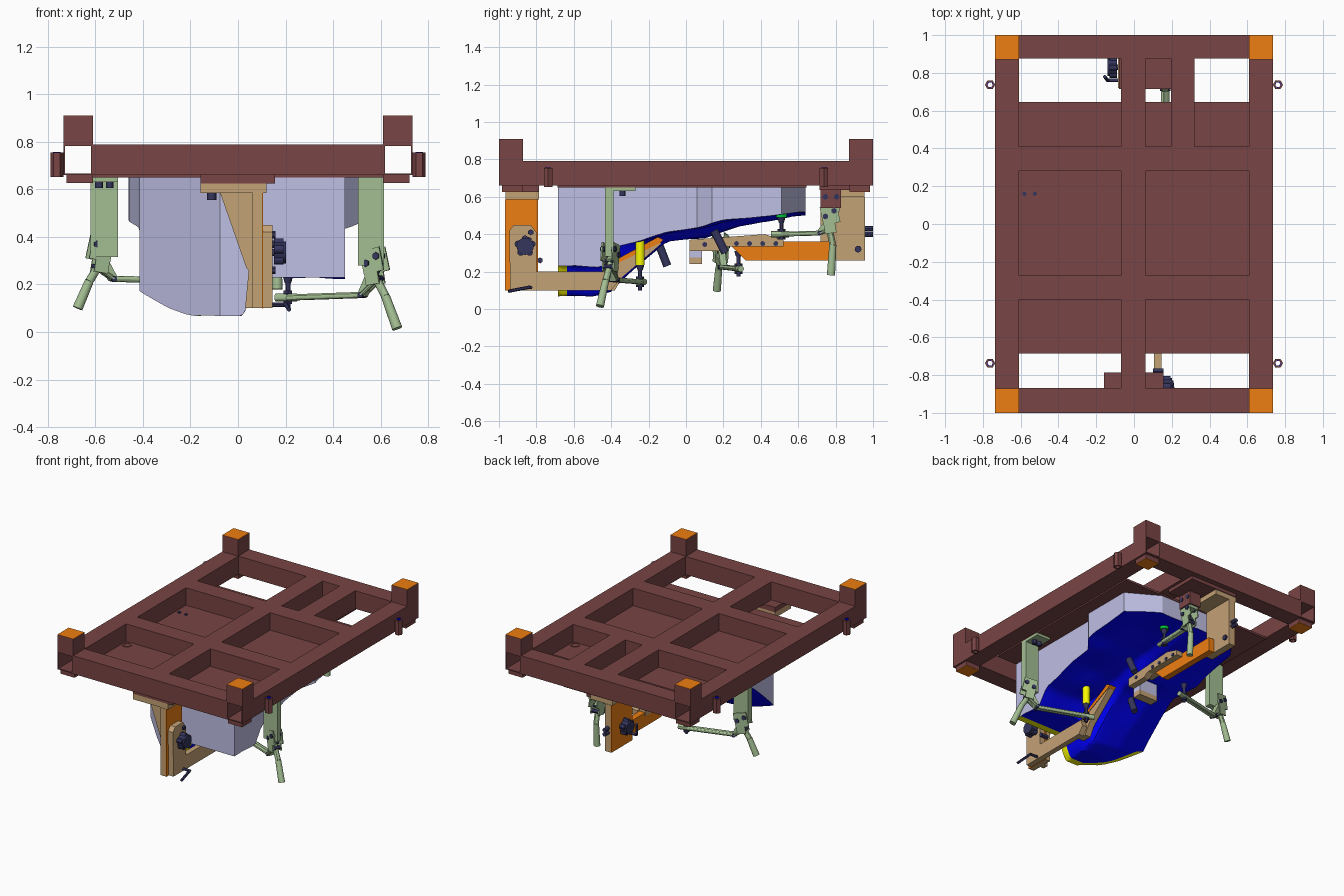
import bpy, bmesh, math
from mathutils import Vector, Matrix

if "Cube" in bpy.data.objects:
    bpy.data.objects.remove(bpy.data.objects["Cube"])


def mat(name, r, g, b):
    m = bpy.data.materials.new(name)
    m.diffuse_color = (r, g, b, 1)
    m.use_nodes = True
    m.node_tree.nodes["Principled BSDF"].inputs["Base Color"].default_value = m.diffuse_color
    return m


BROWN = mat("brown", .19, .058, .058)
ORANGE = mat("orange", .85, .21, .006)
TAN = mat("tan", .55, .36, .18)
GREEN = mat("green", .37, .52, .29)
LAV = mat("lavender", .52, .52, .78)
BLUE = mat("blue", .0, .0, 1.0)
YELLOW = mat("yellow", .95, .95, .0)
NAVY = mat("navy", .035, .035, .11)


def finish(name, bm, *mats):
    bmesh.ops.recalc_face_normals(bm, faces=bm.faces)
    me = bpy.data.meshes.new(name)
    bm.to_mesh(me)
    bm.free()
    for m in mats:
        me.materials.append(m)
    ob = bpy.data.objects.new(name, me)
    bpy.context.collection.objects.link(ob)
    return ob


def box(name, x0, x1, y0, y1, z0, z1, m):
    bm = bmesh.new()
    M = Matrix.Translation(((x0+x1)/2, (y0+y1)/2, (z0+z1)/2)) @ Matrix.Diagonal((x1-x0, y1-y0, z1-z0, 1))
    bmesh.ops.create_cube(bm, size=1, matrix=M)
    return finish(name, bm, m)


def axis_matrix(a, b):
    d = b - a
    return Matrix.Translation((a+b)/2) @ d.to_track_quat('Z', 'Y').to_matrix().to_4x4()


def rod(name, a, b, r, m, n=16, r2=None):
    a, b = Vector(a), Vector(b)
    bm = bmesh.new()
    bmesh.ops.create_cone(bm, cap_ends=True, segments=n, radius1=r, radius2=r if r2 is None else r2,
                          depth=(b-a).length, matrix=axis_matrix(a, b))
    return finish(name, bm, m)


def bar(name, a, b, w, h, m):
    a, b = Vector(a), Vector(b)
    bm = bmesh.new()
    bmesh.ops.create_cube(bm, size=1, matrix=axis_matrix(a, b) @ Matrix.Diagonal((w, h, (b-a).length, 1)))
    return finish(name, bm, m)


def prism(name, pts, axis, lo, hi, m):
    # profile in YZ (axis x) or XZ (axis y), extruded from lo to hi
    put = (lambda p, t: (t, p[0], p[1])) if axis == 'x' else (lambda p, t: (p[0], t, p[1]))
    bm = bmesh.new()
    A = [bm.verts.new(put(p, lo)) for p in pts]
    B = [bm.verts.new(put(p, hi)) for p in pts]
    bm.faces.new(A)
    bm.faces.new(B)
    for i in range(len(pts)):
        j = (i+1) % len(pts)
        bm.faces.new((A[i], A[j], B[j], B[i]))
    return finish(name, bm, m)


def ring(name, x, y, z0, z1, ro, ri, n, m):
    bm = bmesh.new()
    loops = [[bm.verts.new((x+r*math.cos(2*math.pi*i/n), y+r*math.sin(2*math.pi*i/n), z)) for i in range(n)]
             for r, z in ((ro, z0), (ro, z1), (ri, z1), (ri, z0))]
    for k in range(4):
        for i in range(n):
            j = (i+1) % n
            bm.faces.new((loops[k][i], loops[k][j], loops[(k+1) % 4][j], loops[(k+1) % 4][i]))
    return finish(name, bm, m)


# --- frame: open side tubes, cross rails, posts, pads, hex sockets
for s in (-1, 1):
    a, b = sorted((s*.61, s*.735))
    box("side_rail_top", a, b, -1, 1, .782, .79, BROWN)
    box("side_rail_bottom", a, b, -1, 1, .66, .668, BROWN)
    box("side_rail_wall", a, a+.008, -1, 1, .668, .782, BROWN)
    box("side_rail_wall", b-.008, b, -1, 1, .668, .782, BROWN)
    for t in (-1, 1):
        c, d = sorted((t*.872, t*1.0))
        box("corner_post", a, b, c, d, .79, .908, BROWN)
        box("corner_post_cap", a, b, c, d, .908, .91, ORANGE)
        c, d = sorted((t*.875, t*.985))
        e, f = sorted((s*.61, s*.722))
        box("corner_pad", e, f, c, d, .628, .66, BROWN)
        box("corner_pad_face", e, f, c, d, .626, .628, ORANGE)
        ring("hex_socket", s*.762, t*.737, .652, .755, .027, .017, 6, BROWN)
        ring("hex_socket_liner", s*.762, t*.737, .70, .757, .016, .013, 12, BLUE)
        ring("plate_ring", s*.572, t*.443, .663, .669, .032, .022, 24, BROWN)
for n, x0, x1, y0, y1 in (("front_rail", -.61, .61, -1, -.868), ("back_rail", -.61, .61, .875, 1),
                          ("cross_rail", -.61, .61, .28, .41), ("cross_rail", -.61, .61, -.40, -.272),
                          ("spine_rail", -.07, .06, .41, .875), ("spine_rail", -.07, .06, -.272, .28),
                          ("spine_rail", -.07, .06, -.868, -.40), ("short_rail", .195, .32, .41, .875)):
    box(n, x0, x1, y0, y1, .66, .79, BROWN)
box("base_plate", -.61, .61, -.686, .645, .65, .665, BROWN)
box("front_mount_plate", -.158, .155, -.965, -.787, .625, .66, BROWN)
box("back_mount_plate", -.08, .30, .715, .96, .635, .66, BROWN)


# --- mould block with sculpted underside
def lerp(tab, t):
    for (a, p), (b, q) in zip(tab, tab[1:]):
        if t <= b:
            return p + (q-p)*max(0, (t-a)/(b-a))
    return tab[-1][1]


XL = [(-.685, -.075), (-.40, -.415), (-.1, -.415), (.1, -.46), (.45, -.46), (.64, -.33)]
XR = [(-.685, .45), (.06, .45), (.14, .515), (.51, .515), (.64, .29)]
HL = [(-.685, .068), (-.5, .072), (-.4, .10), (-.35, .15), (-.2, .28), (-.1, .36), (.1, .385), (.2, .42),
      (.4, .47), (.64, .505)]
HR = [(-.685, .23), (-.45, .23), (-.37, .34), (-.25, .36), (-.1, .41), (.1, .44), (.2, .47), (.4, .50), (.64, .52)]


def height(x, y):
    w = min(1, max(0, (x-.01)/.09))
    w = w*w*(3-2*w)
    left = lerp(HL, y) + .08*min(1, max(0, (-.2-x)/.22))**1.3
    wave = .008*math.sin(14*x+3*y)*math.sin(11*y) if y > -.6 else 0
    return left*(1-w) + lerp(HR, y)*w + wave


ys = sorted({round(-.685+1.325*i/44, 4) for i in range(45)} | {-.635, -.40, .06, .14, .51})
NC = 44
bm = bmesh.new()
low = []
for y in ys:
    a, b = lerp(XL, y), lerp(XR, y)
    low.append([bm.verts.new((x, y, height(x, y))) for x in (a+(b-a)*i/NC for i in range(NC+1))])
for j in range(len(ys)-1):
    for i in range(NC):
        f = bm.faces.new((low[j][i], low[j][i+1], low[j+1][i+1], low[j+1][i]))
        edge = ys[j+1] < -.63 or (i < 3 and ys[j+1] < -.39)
        f.material_index = 2 if edge else 1
rim = low[0] + [r[-1] for r in low[1:-1]] + low[-1][::-1] + [r[0] for r in low[-2:0:-1]]
top = [bm.verts.new((v.co.x, v.co.y, .652)) for v in rim]
for i in range(len(rim)):
    j = (i+1) % len(rim)
    bm.faces.new((rim[i], rim[j], top[j], top[i]))
bm.faces.new(top)
finish("mould_block", bm, LAV, BLUE, YELLOW)

# --- front bracket, arm and diagonal
box("front_bracket_top", -.158, .12, -.965, -.787, .585, .625, TAN)
prism("front_gusset", [(-.075, .585), (.06, .585), (.06, .10), (.03, .10), (.045, .26), (.035, .27)], 'y', -.90, -.86, TAN)
box("front_upright", .06, .10, -.967, -.80, .10, .585, TAN)
box("front_upright_face", .10, .106, -.965, -.79, .098, .62, ORANGE)
prism("front_arm", [(-.94, .10), (-.40, .10), (-.36, .15), (-.38, .20), (-.80, .20), (-.80, .41), (-.83, .45),
                    (-.92, .45), (-.945, .42)], 'x', .106, .145, TAN)
prism("diagonal_arm", [(-.45, .2), (-.42, .22), (-.16, .37), (-.13, .35), (-.34, .17), (-.38, .10), (-.45, .10)],
      'x', .06, .106, TAN)
prism("diagonal_arm_strip", [(-.42, .22), (-.40, .25), (-.15, .385), (-.12, .37), (-.14, .352)], 'x', .055, .11, ORANGE)


def star_knob(x, y, z, s):
    rod("knob_stem", (x-s*.03, y, z), (x+s*.03, y, z), .015, NAVY)
    rod("knob_hub", (x+s*.005, y, z), (x+s*.055, y, z), .046, NAVY)
    for k in range(5):
        a = math.pi*(.5+k*.4)
        rod("knob_lobe", (x+s*.005, y+.04*math.cos(a), z+.04*math.sin(a)),
            (x+s*.045, y+.04*math.cos(a), z+.04*math.sin(a)), .018, NAVY, 12)


star_knob(.147, -.86, .335, 1)
star_knob(-.085, .83, .41, -1)
rod("front_lever_pin", (.14, -.83, .115), (.20, -.83, .115), .009, NAVY, 12)
rod("front_lever", (.20, -.83, .118), (.215, -.95, .095), .009, NAVY, 12)
rod("back_lever_pin", (-.08, .76, .33), (-.14, .76, .33), .009, NAVY, 12)
rod("back_lever", (-.14, .76, .33), (-.155, .78, .42), .009, NAVY, 12)
for y, z in ((-.83, .41), (-.84, .37), (-.78, .26)):
    rod("arm_bolt", (.10, y, z), (.157, y, z), .016, NAVY, 6)
rod("mount_bolt", (-.11, -.83, .555), (-.11, -.83, .60), .02, NAVY, 12)

# --- back bracket and arm
box("back_bracket_top", -.085, .09, .72, .955, .60, .635, TAN)
box("back_upright", -.07, -.025, .72, .957, .26, .60, TAN)
box("back_upright_face", -.077, -.07, .72, .957, .26, .60, ORANGE)
prism("back_arm", [(.80, .26), (.80, .36), (.45, .36), (.24, .34), (.32, .26)], 'x', -.025, .02, ORANGE)
prism("back_block", [(.02, .31), (.18, .31), (.22, .335), (.52, .335), (.52, .37), (.42, .40), (.02, .37)],
      'x', .02, .065, TAN)
box("back_link", -.03, .02, .15, .50, .335, .385, TAN)
box("locator_block", -.13, .02, .02, .085, .275, .365, LAV)
box("locator_foot", -.13, .02, .02, .085, .24, .275, TAN)
for y, z in ((.10, .345), (.27, .35), (.34, .35), (.41, .35), (.48, .35)):
    rod("block_bolt", (.06, y, z), (.07, y, z), .013, NAVY, 12)
for y, z in ((.77, .31), (.92, .32)):
    rod("upright_bolt", (-.03, y, z), (-.012, y, z), .018, NAVY, 12)
for z in (.40, .43):
    rod("back_stud", (-.05, .95, z), (-.05, 1.0, z), .014, NAVY, 12)
rod("locating_pin", (-.09, -.15, .36), (-.09, -.10, .23), .022, NAVY)
rod("locating_pin", (.17, .15, .42), (.17, .21, .30), .022, NAVY)


# --- toggle clamps: pivot, arm tip, handle end, spindle height range
def clamp(p, tip, hand, z0, z1):
    p, tip, hand = Vector(p), Vector(tip), Vector(hand)
    d = Vector((tip.x-p.x, tip.y-p.y, 0)).normalized()
    n = Vector((-d.y, d.x, 0))
    up = Vector((0, 0, 1))
    elbow = p + d*.055 - up*(p.z-tip.z)*.9
    knee = p - d*.02 - up*.03
    for s in (-1, 1):
        o = n*.031*s
        bar("clamp_cheek", p+o-d*.045+up*.055, p+o+d*.045+up*.035, .008, .10, GREEN)
        bar("clamp_cheek_tail", p+o-d*.03-up*.02, p+o+d*.03-up*.03, .008, .06, GREEN)
        rod("clamp_link", knee+o*.6, elbow+o*.6, .010, GREEN, 10)
        rod("clamp_arm", elbow+n*.010*s, tip+n*.010*s, .013, GREEN, 12)
        for q in (p+o+up*.065-d*.022, p+o+up*.035+d*.025):
            rod("clamp_bolt", q-n*.012, q+n*.012, .016, NAVY, 6)
    bar("clamp_web", p+up*.02, elbow, .035, .035, GREEN)
    rod("clamp_arm_end", tip-d*.04, tip+d*.055, .017, GREEN, 12)
    mid = knee.lerp(hand, .35)
    rod("clamp_handle_neck", p+d*.01, mid, .018, GREEN, 12)
    rod("clamp_handle", mid, hand, .019, GREEN, 16, .022)
    for q in (p, knee, elbow):
        rod("clamp_pivot", q-n*.028, q+n*.028, .012, NAVY, 12)
    rod("spindle", (tip.x, tip.y, z0), (tip.x, tip.y, z1), .011, NAVY, 12)
    for z in (tip.z-.028, tip.z+.015):
        rod("spindle_nut", (tip.x, tip.y, z), (tip.x, tip.y, z+.014), .021, NAVY, 6)
    rod("spindle_tip", (tip.x, tip.y, z1-.03), (tip.x, tip.y, z1), .013, NAVY, 16, .022)


clamp((.575, -.405, .255), (.21, -.245, .145), (.67, -.46, .015), .10, .235)
clamp((-.58, .185, .305), (-.20, .28, .215), (-.675, .165, .10), .175, .31)
clamp((.165, .77, .46), (.165, .51, .40), (.165, .775, .18), .375, .49)
rod("yellow_stop", (.21, -.245, .235), (.21, -.245, .365), .024, YELLOW, 20)
rod("green_stop", (.165, .51, .49), (.165, .51, .51), .03, mat("bright_green", 0, .6, .05), 12)

# --- clamp hangers with feet and bolts
for x0, x1, y, zb, yf in ((.505, .615, -.41, .28, -.27), (-.62, -.505, .16, .315, .04)):
    box("clamp_hanger", x0, x1, y-.022, y+.022, zb, .65, GREEN)
    box("clamp_hanger_foot", x0, x1, yf, y, .632, .65, GREEN)
    for x in (x0+.035, x1-.035):
        rod("hanger_bolt", (x, (y+yf)/2, .605), (x, (y+yf)/2, .636), .016, NAVY, 12)
for x in (-.58, -.525):
    rod("plate_bolt", (x, .16, .66), (x, .16, .672), .011, NAVY, 12)
box("back_clamp_mount", .12, .21, .72, .83, .54, .635, BROWN)
box("back_clamp_pad", .13, .20, .73, .82, .52, .54, GREEN)
for y in (.745, .805):
    rod("mount_bolt", (.115, y, .60), (.215, y, .60), .015, NAVY, 12)

# --- smooth round parts, keep edges sharp
for o in bpy.data.objects:
    o.select_set(True)
    bpy.context.view_layer.objects.active = o
bpy.ops.object.shade_smooth_by_angle()
